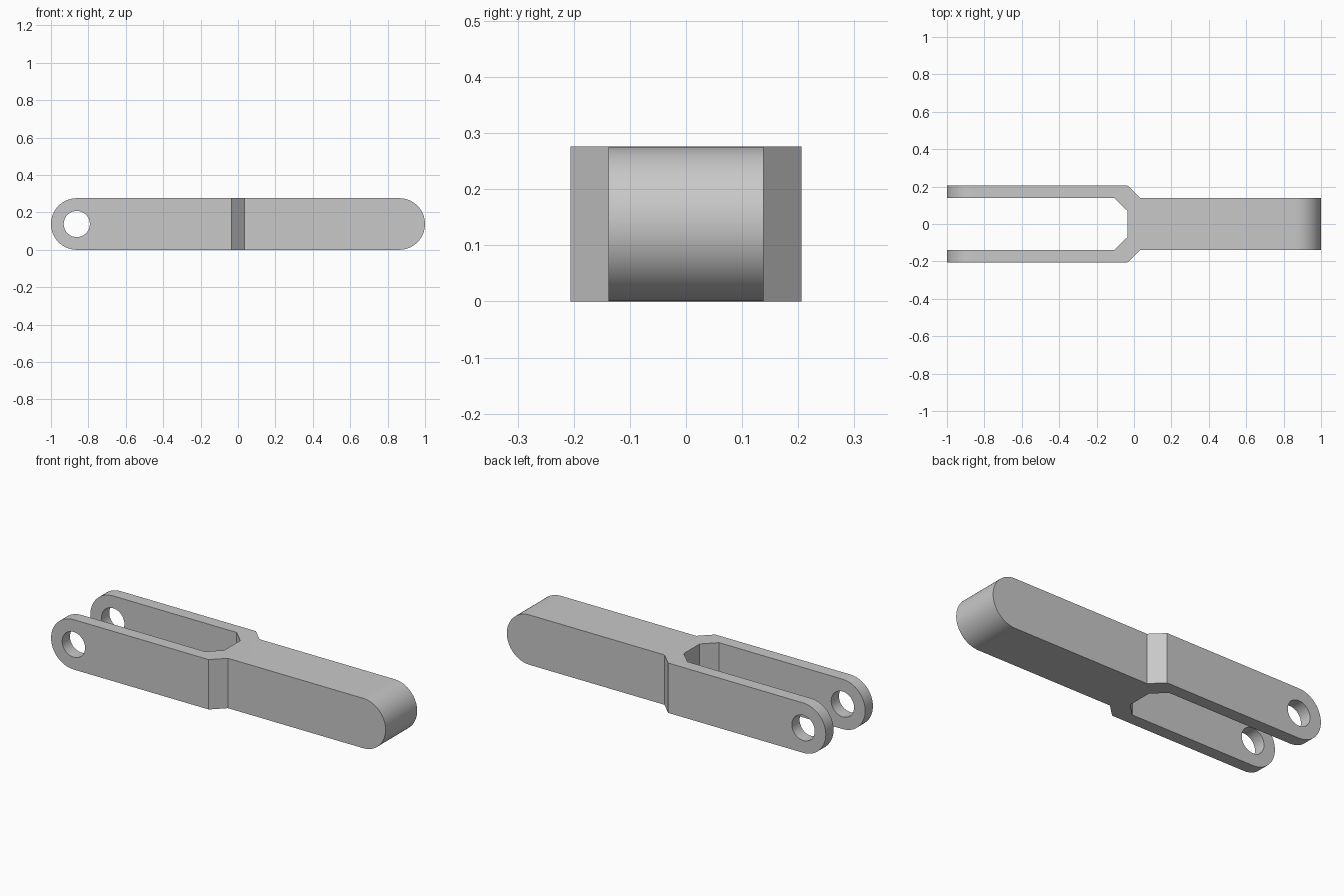
import bpy, bmesh
from math import sin, cos, pi, radians
from mathutils import Vector

cube = bpy.data.objects.get("Cube")
if cube:
    bpy.data.objects.remove(cube, do_unlink=True)

H = 0.276          # height of the bar
R = H / 2          # radius of the rounded ends, also half the tongue width
WIDE = 0.206       # half width across the fork
STEP = 0.035       # half length of the sloped shoulder
PIN_X = -1 + R     # centre of the pin holes
PIN_R = 0.07

grey = bpy.data.materials.new("grey_metal")
grey.use_nodes = True
grey.diffuse_color = (0.58, 0.58, 0.58, 1)
grey.node_tree.nodes["Principled BSDF"].inputs["Base Color"].default_value = (0.58, 0.58, 0.58, 1)


def prism(name, points, direction):
    """Extrude a closed outline of 3D points along a direction."""
    bm = bmesh.new()
    face = bm.faces.new([bm.verts.new(p) for p in points])
    new = bmesh.ops.extrude_face_region(bm, geom=[face])["geom"]
    verts = [g for g in new if isinstance(g, bmesh.types.BMVert)]
    bmesh.ops.translate(bm, verts=verts, vec=Vector(direction))
    bmesh.ops.recalc_face_normals(bm, faces=bm.faces)
    mesh = bpy.data.meshes.new(name)
    bm.to_mesh(mesh)
    bm.free()
    mesh.materials.append(grey)
    obj = bpy.data.objects.new(name, mesh)
    bpy.context.collection.objects.link(obj)
    return obj


def arc(cx, radius, start, end, steps, y):
    """Points on an arc in the side plane."""
    angles = [start + (end - start) * i / steps for i in range(steps + 1)]
    return [(cx + radius * cos(a), y, R + radius * sin(a)) for a in angles]


def boolean(target, cutter, operation):
    mod = target.modifiers.new(operation.title(), "BOOLEAN")
    mod.operation, mod.solver, mod.object = operation, "EXACT", cutter
    bpy.context.view_layer.objects.active = target
    bpy.ops.object.modifier_apply(modifier=mod.name)
    bpy.data.objects.remove(cutter, do_unlink=True)


# Plan outline: tongue, sloped shoulders and fork with a chamfered slot
half = [(1, R), (STEP, R), (-STEP, WIDE), (-1, WIDE),
        (-1, R), (-0.105, R), (-STEP, PIN_R)]
plan = half + [(x, -y) for x, y in reversed(half)]
link = prism("fork_link", [(x, y, 0) for x, y in plan], (0, 0, H))

# Round both ends with a slot-shaped side profile
side = arc(1 - R, R, -pi / 2, pi / 2, 32, -0.5) + arc(PIN_X, R, pi / 2, 3 * pi / 2, 32, -0.5)
boolean(link, prism("side_profile", side, (0, 1, 0)), "INTERSECT")

# Pin holes through both fork arms
hole = arc(PIN_X, PIN_R, 0, 2 * pi, 48, -0.5)[:-1]
boolean(link, prism("pin_hole", hole, (0, 1, 0)), "DIFFERENCE")

# Smooth the curved surfaces, keep the edges sharp
bpy.ops.object.select_all(action="DESELECT")
link.select_set(True)
bpy.context.view_layer.objects.active = link
bpy.ops.object.shade_smooth_by_angle(angle=radians(30))
